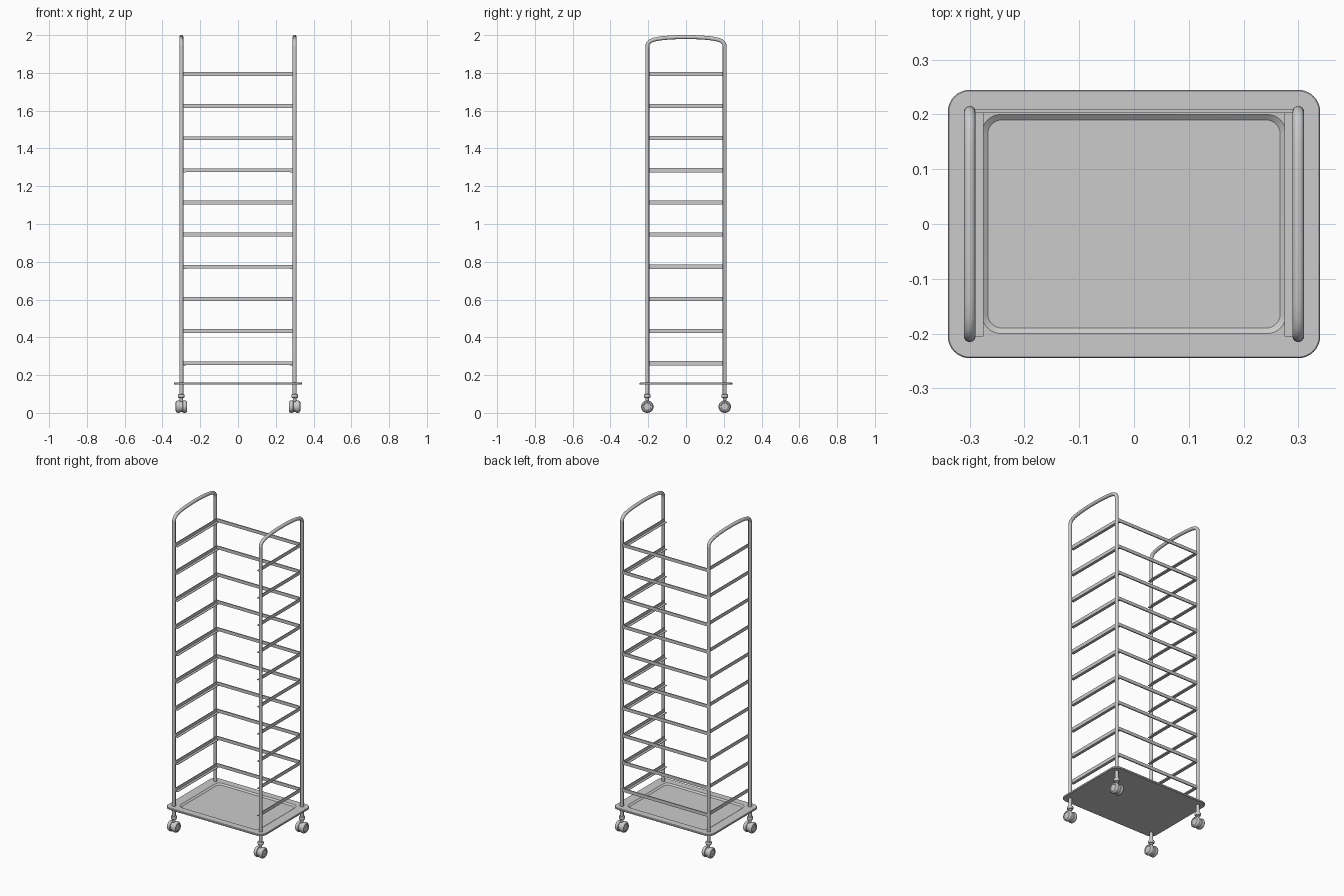
import bpy, bmesh, math
from mathutils import Matrix

if "Cube" in bpy.data.objects:
    bpy.data.objects.remove(bpy.data.objects["Cube"])

PX, PY, R = 0.30, 0.205, 0.0105


def finish(bm, name, smooth=True):
    bmesh.ops.recalc_face_normals(bm, faces=bm.faces)
    me = bpy.data.meshes.new(name)
    bm.to_mesh(me)
    bm.free()
    ob = bpy.data.objects.new(name, me)
    bpy.context.collection.objects.link(ob)
    if smooth:
        bpy.ops.object.select_all(action='DESELECT')
        ob.select_set(True)
        bpy.context.view_layer.objects.active = ob
        bpy.ops.object.shade_smooth_by_angle(angle=math.radians(35))
    return ob


def skin(bm, rings, cap=True):
    """Join closed rings of points into a solid."""
    vs = [[bm.verts.new(p) for p in ring] for ring in rings]
    n = len(vs[0])
    for a, b in zip(vs, vs[1:]):
        for i in range(n):
            j = (i + 1) % n
            bm.faces.new((a[i], a[j], b[j], b[i]))
    if cap:
        bm.faces.new(vs[0])
        bm.faces.new(vs[-1])


def lathe(bm, profile, mat, n=28):
    """Revolve (radius, height) points about the local z axis of mat."""
    tmp = bmesh.new()
    skin(tmp, [[(r * math.cos(2 * math.pi * i / n), r * math.sin(2 * math.pi * i / n), h)
                for i in range(n)] for r, h in profile])
    tmp.transform(mat)
    me = bpy.data.meshes.new("tmp")
    tmp.to_mesh(me)
    tmp.free()
    bm.from_mesh(me)
    bpy.data.meshes.remove(me)


def rounded_rect(hx, hy, r, z, n=8):
    pts = []
    for k, (sx, sy) in enumerate(((1, 1), (-1, 1), (-1, -1), (1, -1))):
        for i in range(n + 1):
            a = math.pi / 2 * (k + i / n)
            pts.append((sx * (hx - r) + r * math.cos(a), sy * (hy - r) + r * math.sin(a), z))
    return pts


def box(bm, x0, x1, y0, y1, z0, z1):
    skin(bm, [[(x0, y0, z), (x1, y0, z), (x1, y1, z), (x0, y1, z)] for z in (z0, z1)])


# Base tray with a shallow recess
bm = bmesh.new()
skin(bm, [rounded_rect(0.338, 0.243, 0.038, 0.149),
          rounded_rect(0.340, 0.245, 0.040, 0.151),
          rounded_rect(0.340, 0.245, 0.040, 0.159),
          rounded_rect(0.338, 0.243, 0.038, 0.161),
          rounded_rect(0.278, 0.200, 0.035, 0.161),
          rounded_rect(0.267, 0.190, 0.026, 0.153)])
finish(bm, "base_tray")

# Side hoops: two posts joined by a bowed top, swept as round tubes
half = [(0.205, 0.095), (0.205, 1.938), (0.203, 1.951), (0.197, 1.961), (0.187, 1.969),
        (0.170, 1.976), (0.140, 1.982), (0.100, 1.986), (0.050, 1.989)]
path = [(-y, z) for y, z in half] + [(0, 1.9895)] + half[::-1]
for s, side in ((-1, "left"), (1, "right")):
    bm = bmesh.new()
    rings = []
    for i, (y, z) in enumerate(path):
        y0, z0 = path[max(i - 1, 0)]
        y1, z1 = path[min(i + 1, len(path) - 1)]
        t = math.atan2(z1 - z0, y1 - y0)
        rings.append([(s * PX + R * math.cos(a),
                       y - R * math.sin(a) * math.sin(t),
                       z + R * math.sin(a) * math.cos(t))
                      for a in (2 * math.pi * k / 20 for k in range(20))])
    skin(bm, rings)
    finish(bm, side + "_hoop_frame")

# Ten levels: angle-section runners on both sides and a bar across the back
for i in range(10):
    z = 0.263 + 0.1702 * i
    for s, side in ((-1, "left"), (1, "right")):
        bm = bmesh.new()
        sec = [(0.293, 0.011), (0.293, -0.011), (0.275, -0.011),
               (0.275, -0.008), (0.290, -0.008), (0.290, 0.011)]
        skin(bm, [[(s * x, y, z + h) for x, h in sec] for y in (-PY, PY + 0.003)])
        finish(bm, f"{side}_runner_{i + 1}", False)
    bm = bmesh.new()
    box(bm, -0.295, 0.295, 0.203, 0.210, z - 0.010, z + 0.010)
    finish(bm, f"back_bar_{i + 1}", False)

# Twin-wheel casters
collar = [(0.008, 0.060), (0.010, 0.078), (0.016, 0.081), (0.018, 0.086), (0.018, 0.093),
          (0.016, 0.098), (0.011, 0.100)]
wheel = [(0.026, 0.006), (0.031, 0.008), (0.033, 0.012), (0.033, 0.019), (0.031, 0.025),
         (0.027, 0.029), (0.021, 0.030), (0.019, 0.028)]
hub = [(0.027, -0.009), (0.027, 0.009)]
for sx, xn in ((-1, "left"), (1, "right")):
    for sy, yn in ((-1, "front"), (1, "back")):
        move = Matrix.Translation((sx * PX, sy * PY, 0))
        bm = bmesh.new()
        lathe(bm, collar, move)
        for d in (-1, 1):
            axle = move @ Matrix.Translation((0, 0, 0.033)) @ Matrix.Rotation(d * math.pi / 2, 4, 'Y')
            lathe(bm, wheel, axle)
        lathe(bm, hub, axle)
        finish(bm, f"{yn}_{xn}_caster")
